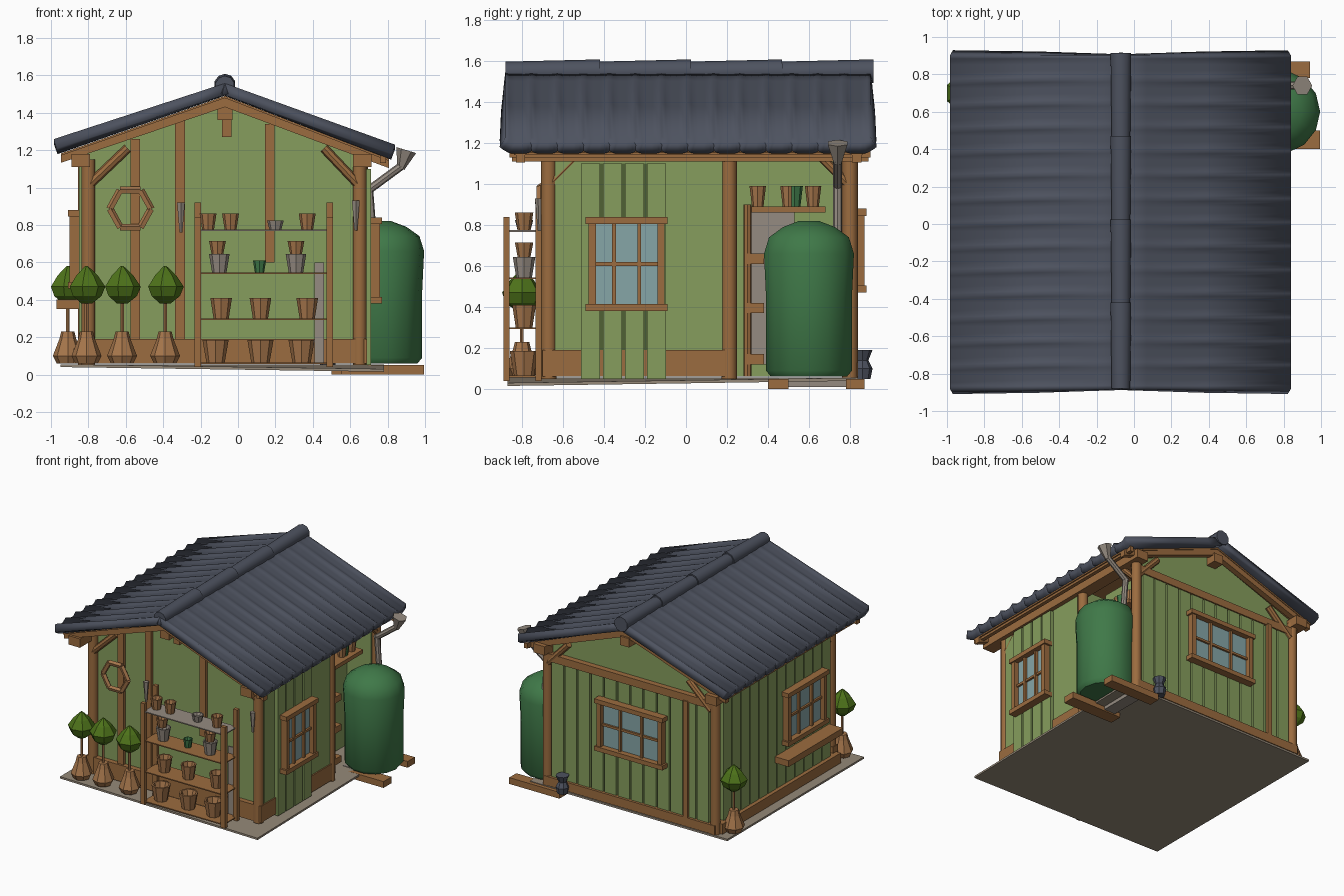
import bpy, bmesh, math
from mathutils import Vector

if "Cube" in bpy.data.objects:
    bpy.data.objects.remove(bpy.data.objects["Cube"])


def material(name, r, g, b):
    m = bpy.data.materials.new(name)
    m.use_nodes = True
    m.diffuse_color = (r, g, b, 1)
    m.node_tree.nodes["Principled BSDF"].inputs["Base Color"].default_value = (r, g, b, 1)
    return m


GREEN = material("wall green", .24, .34, .11)
DARK = material("groove green", .08, .12, .035)
WOOD = material("timber", .33, .15, .05)
SLATE = material("roof slate", .075, .085, .115)
TANK = material("tank green", .05, .19, .065)
LEAF = material("leaf green", .075, .17, .01)
GLASS = material("window glass", .24, .38, .39)
STONE = material("ground stone", .30, .25, .19)
GREY = material("weathered grey", .30, .26, .22)
CLAY = material("terracotta", .38, .18, .07)


def finish(name, bm, mat, smooth=False, fix=True):
    if fix:
        bmesh.ops.recalc_face_normals(bm, faces=bm.faces)
    me = bpy.data.meshes.new(name)
    bm.to_mesh(me)
    bm.free()
    ob = bpy.data.objects.new(name, me)
    bpy.context.collection.objects.link(ob)
    me.materials.append(mat)
    if smooth:
        bpy.ops.object.select_all(action='DESELECT')
        ob.select_set(True)
        bpy.context.view_layer.objects.active = ob
        bpy.ops.object.shade_smooth_by_angle(angle=math.radians(40))
    return ob


def box(name, x0, x1, y0, y1, z0, z1, mat=WOOD):
    bm = bmesh.new()
    bmesh.ops.create_cube(bm, size=1)
    for v in bm.verts:
        v.co = (x1 if v.co.x > 0 else x0, y1 if v.co.y > 0 else y0, z1 if v.co.z > 0 else z0)
    return finish(name, bm, mat)


def prism(name, pts, y0, y1, mat):
    """Outline in x/z pushed from y0 to y1."""
    bm = bmesh.new()
    f = bm.faces.new([bm.verts.new((x, y0, z)) for x, z in pts])
    ext = bmesh.ops.extrude_face_region(bm, geom=[f])["geom"]
    for v in ext:
        if isinstance(v, bmesh.types.BMVert):
            v.co.y = y1
    return finish(name, bm, mat)


def beam(name, p, q, r0, r1=None, mat=WOOD, sides=8, smooth=True):
    p, q = Vector(p), Vector(q)
    bm = bmesh.new()
    bmesh.ops.create_cone(bm, cap_ends=True, segments=sides, radius1=r0,
                          radius2=r0 if r1 is None else r1, depth=(q - p).length)
    ob = finish(name, bm, mat, smooth)
    ob.location = (p + q) / 2
    ob.rotation_euler = (q - p).to_track_quat('Z', 'Y').to_euler()
    return ob


def lathe(name, profile, x, y, mat, sides=8, smooth=False):
    bm = bmesh.new()
    rings = [[bm.verts.new((x + r * math.cos(math.tau * i / sides),
                            y + r * math.sin(math.tau * i / sides), z))
              for i in range(sides)] for r, z in profile]
    for a, b in zip(rings, rings[1:]):
        for i in range(sides):
            j = (i + 1) % sides
            bm.faces.new((a[i], a[j], b[j], b[i]))
    bm.faces.new(rings[0])
    bm.faces.new(rings[-1])
    return finish(name, bm, mat, smooth)


def wall_box(name, side, u0, u1, z0, z1, d0, d1, mat=WOOD):
    """Box on a wall: u runs along it, d is distance outward."""
    if side == 'right':
        return box(name, .68 + d0, .68 + d1, u0, u1, z0, z1, mat)
    if side == 'left':
        return box(name, -.82 - d1, -.82 - d0, u0, u1, z0, z1, mat)
    return box(name, u0, u1, .79 + d0, .79 + d1, z0, z1, mat)


def window(side, c, w, z0, z1):
    n, a, b, t = side + "_window", c - w / 2, c + w / 2, .035
    wall_box(n + "_glass", side, a + t, b - t, z0 + t, z1 - t, .03, .045, GLASS)
    for u in (a, b - t):
        wall_box(n + "_jamb", side, u, u + t, z0, z1, .02, .08)
    for z in (z0, z1 - t):
        wall_box(n + "_rail", side, a - .015, b + .015, z, z + t, .02, .09)
    for i in (1, 2):
        u = a + w * i / 3
        wall_box(n + "_mullion", side, u - .009, u + .009, z0, z1, .03, .065)
    zm = (z0 + z1) / 2
    wall_box(n + "_crossbar", side, a, b, zm - .009, zm + .009, .03, .06)


def planks(side, u0, u1, z0, z1, n, d=.03):
    w = (u1 - u0) / n
    for i in range(n):
        wall_box(side + "_plank", side, u0 + i * w + .007, u0 + (i + 1) * w - .007, z0, z1, 0, d, GREEN)


# Ground sheet, dipping at the front right corner
ground = box("ground", -.95, .78, -.87, .84, .04, .055, STONE)
for v in ground.data.vertices:
    if v.co.x > 0 and v.co.y < 0:
        v.co.z -= .025

# Walls
gable = [(-.82, .06), (.64, .06), (.64, 1.17), (-.07, 1.46), (-.82, 1.19)]
prism("front_wall", gable, -.66, -.62, GREEN)
prism("back_wall", gable, .75, .785, GREEN)
box("back_wall_backing", -.8, .62, .785, .79, .1, 1.04, DARK)
box("left_wall", -.82, -.78, -.64, .77, .06, 1.18, DARK)
box("right_wall", .64, .68, -.64, .2, .06, 1.16, GREEN)
box("right_panel_backing", .68, .684, -.51, -.1, .06, 1.1, DARK)
box("porch_return_wall", .42, .66, .17, .2, .06, 1.16, GREEN)
box("porch_inner_wall", .39, .43, .19, .77, .06, 1.2, GREEN)
planks('back', -.78, .61, .13, 1.04, 12)
planks('left', -.6, .75, .13, 1.15, 12)
planks('right', -.52, -.09, .05, 1.1, 4)

# Sills and plates
box("front_base", -.84, .69, -.7, -.64, .06, .19)
box("back_base", -.84, .66, .77, .84, .06, .13)
box("left_base", -.88, -.8, -.68, .8, .06, .14)
box("right_base", .66, .69, -.64, .2, .06, .19)
box("back_tie", -.8, .64, .78, .83, 1.04, 1.1)
for x in (-.84, .665):
    box("eave_beam", x - .05, x + .05, -.85, .89, 1.11, 1.18)
box("ridge_beam", -.11, -.03, -.82, .87, 1.36, 1.43)
box("eave_board", .76, .79, -.86, .9, 1.13, 1.17)

# Posts and braces
for x, y in ((-.8, -.67), (.65, -.67), (-.82, .8), (.65, .8), (.66, .21)):
    beam("post", (x, y, .05), (x, y, 1.15), .038, sides=10)
for x, z0, z1 in ((-.55, .19, 1.26), (-.31, .19, 1.36), (.17, .6, 1.34), (-.06, 1.27, 1.42)):
    box("front_stud", x - .026, x + .026, -.685, -.65, z0, z1)
wall_box("back_stud", 'back', -.6, -.56, .1, 1.05, .01, .05)
for y in (-.68, .81):
    beam("brace", (-.79, y, 1.02), (-.59, y, 1.21), .025)
    beam("brace", (.64, y, 1.02), (.46, y, 1.21), .025)
for x in (-.8, .66):
    for s, y in ((1, -.67), (-1, .8)):
        beam("side_brace", (x, y, .99), (x, y + s * .14, 1.13), .022)

# Windows with a sill shelf on the left
window('right', -.29, .37, .38, .84)
window('left', -.24, .48, .46, .88)
window('back', -.11, .57, .47, .88)
box("left_window_shelf", -.97, -.84, -.58, .1, .35, .40)


# Corrugated roof halves with timber lining
def roof_half(name, x_end, drop):
    bm = bmesh.new()
    n, steps = 14, 8
    ys = [-.88 + 1.78 * i / (n * steps) for i in range(n * steps + 1)]
    rows = []
    for t in (0, .15, .5, 1):
        rows.append([bm.verts.new((-.07 + (x_end + .07) * t, y, 1.555 - drop * t + (.1 + .9 * t) * .024
                     * max(0, math.cos(math.tau * i / steps)) ** 2)) for i, y in enumerate(ys)])
    for a, b in zip(rows, rows[1:]):
        for i in range(len(ys) - 1):
            q = (a[i], b[i], b[i + 1], a[i + 1])
            bm.faces.new(q if x_end > 0 else q[::-1])
    ob = finish(name, bm, SLATE, True, fix=False)
    mod = ob.modifiers.new("sheet", 'SOLIDIFY')
    mod.thickness, mod.offset = .06, -1
    end, low = x_end * .96, 1.49 - drop * .96
    ridge = (-.07, 1.49)
    prism(name + "_lining", [ridge, (end, low), (end, low - .012), (-.07, 1.478)], -.84, .86, WOOD)
    for y in (-.83, .81):
        prism(name + "_rake", [ridge, (end, low), (end, low - .05), (-.07, 1.43)], y, y + .045, WOOD)


roof_half("right_roof", .84, .35)
roof_half("left_roof", -.985, .32)
for i in range(4):
    y = -.88 + i * .445
    beam("ridge_cap", (-.07, y, 1.545), (-.07, y + .46, 1.55), .052, .058, SLATE, 10)

# Water tank on boards
lathe("water_tank", [(.19, .06), (.215, .09), (.215, .45), (.225, .66), (.2, .74), (.13, .79), (.05, .82)],
      .77, .6, TANK, 14, True)
box("tank_board", .55, .995, .4, .5, 0, .05)
box("tank_board", .5, .94, .78, .87, 0, .05)
box("tank_bearer", .6, .7, .45, .84, .01, .055, GREY)

# Downpipe and hopper
beam("hopper", (.87, .74, 1.1), (.9, .74, 1.2), .02, .055, GREY, 6, False)
beam("downpipe_upper", (.88, .74, 1.12), (.69, .74, .98), .022, mat=GREY)
beam("downpipe", (.7, .74, 1.0), (.72, .74, .74), .022, mat=GREY)

# Porch door and shelf
box("porch_door", .43, .45, .32, .53, .12, .88, GREY)
box("porch_shelf", .45, .62, .3, .68, .86, .89)
for z in (.12, .37, .61):
    box("porch_rail", .44, .64, .3, .38, z, z + .05)
beam("porch_rail_post", (.62, .3, .06), (.62, .3, .9), .02)


def pot(x, y, z, r, h, mat=CLAY):
    lathe("pot", [(r * .7, z), (r, z + h), (r * .82, z + h), (r * .6, z + h * .6)], x, y, mat)


for y, m in ((.35, CLAY), (.5, CLAY), (.53, TANK), (.62, CLAY)):
    pot(.56, y, .89, .04, .1, m)
lathe("watering_jug", [(.04, .05), (.05, .1), (.03, .14), (.05, .19)], .48, .86, SLATE)

# Potted trees
for x, y in ((-.81, -.8), (-.62, -.8), (-.39, -.8), (-.91, .7)):
    lathe("tree_pot", [(.06, .06), (.08, .1), (.045, .19), (.035, .23)], x, y, CLAY)
    beam("tree_trunk", (x, y, .2), (x, y, .42), .01, mat=CLAY, sides=5)
    lathe("tree_crown", [(.03, .38), (.08, .42), (.1, .47), (.06, .53), (.008, .58)], x, y, LEAF, 7)

# Hexagonal wreath
ring = [(-.575 + .11 * math.cos(math.tau * i / 6), -.71, .885 + .115 * math.sin(math.tau * i / 6)) for i in range(6)]
for i in range(6):
    beam("wreath_side", ring[i], ring[(i + 1) % 6], .02, mat=CLAY, sides=5, smooth=False)

# Display rack with pots
for x in (-.215, .49):
    for y, top in ((-.875, .84), (-.72, .92)):
        box("rack_leg", x - .018, x + .018, y - .015, y + .015, .04, top)
for z, m in ((.065, WOOD), (.3, WOOD), (.545, WOOD), (.775, GREY)):
    box("rack_shelf", -.21, .49, -.88, -.71, z - .008, z, m)
for z, r, h, xs in ((.065, .07, .12, (-.12, .12, .34)), (.3, .058, .11, (-.09, .12, .37)),
                    (.545, .055, .1, (-.1, .31)), (.645, .045, .07, (-.11, .31)),
                    (.775, .045, .085, (-.16, -.04, .37))):
    for x in xs:
        pot(x, -.79, z, r, h, GREY if z == .545 else CLAY)
pot(.115, -.79, .545, .035, .065, TANK)
pot(.2, -.79, .775, .045, .05, GREY)
box("rack_back_board", .41, .46, -.71, -.7, .06, .6, GREY)

# Hanging tools
for x, z in ((-.305, .76), (.63, .77)):
    beam("hand_tool", (x, -.715, z), (x, -.715, z + .16), .008, .022, GREY, 5, False)
